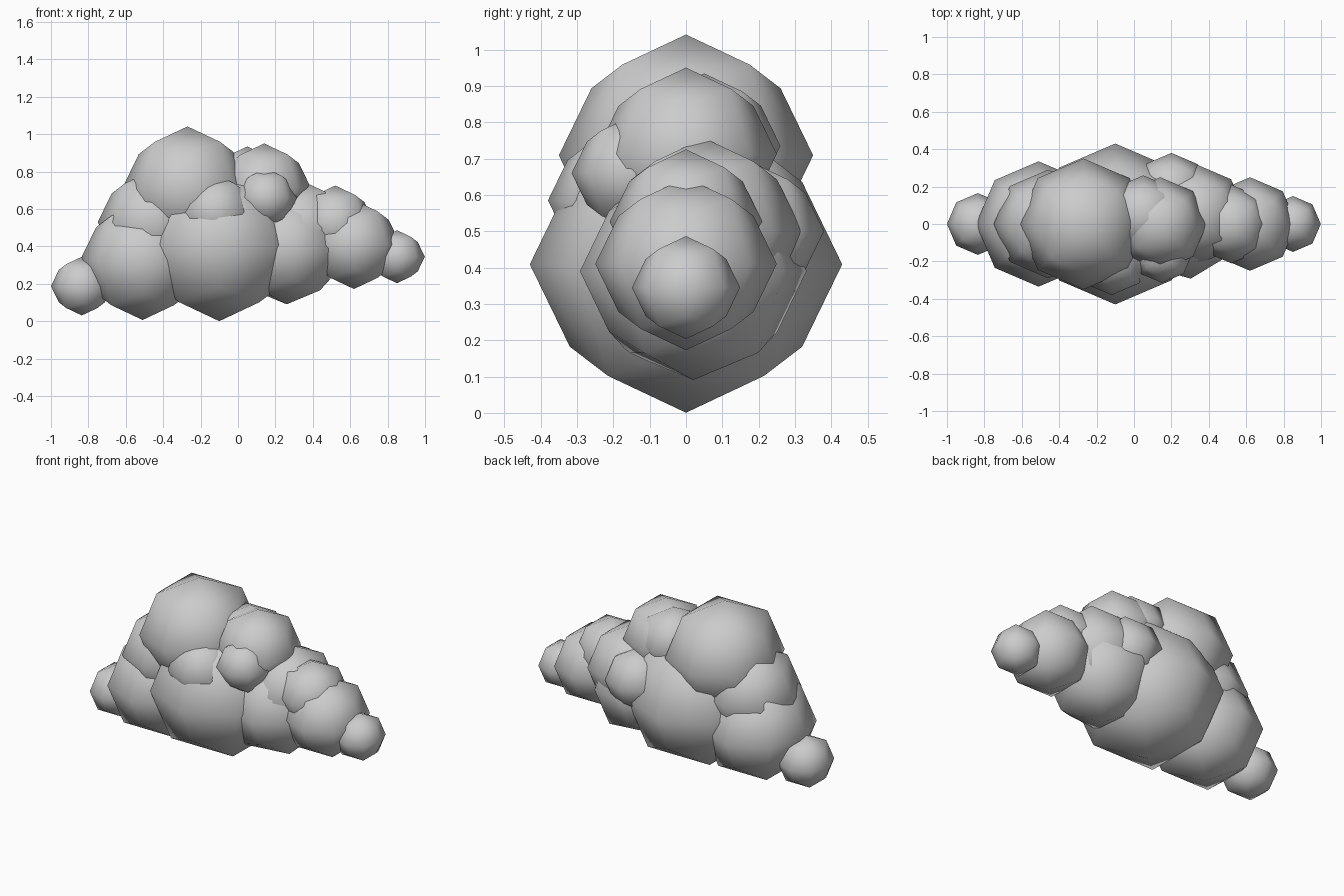
import bpy, bmesh, math
from itertools import product

if "Cube" in bpy.data.objects:
    bpy.data.objects.remove(bpy.data.objects["Cube"])


def puff_mesh():
    """Faceted unit ball shared by every puff of the cloud."""
    pts = set()
    for a, b, c in product((-1, 1), repeat=3):
        pts |= {(0.5 * a, 0.5 * b, 0.714 * c),
                (0.744 * a, 0, 0.527 * c), (0, 0.744 * b, 0.527 * c),
                (0.7 * a, 0.7 * b, 0), (a, 0, 0), (0, b, 0), (0, 0, 0.95 * c)}
    bm = bmesh.new()
    for p in sorted(pts):
        bm.verts.new(p)
    bmesh.ops.convex_hull(bm, input=bm.verts[:])
    bmesh.ops.recalc_face_normals(bm, faces=bm.faces[:])
    for f in bm.faces:
        f.smooth = True
    me = bpy.data.meshes.new("puff")
    bm.to_mesh(me)
    bm.free()
    return me


# name: centre x, y, z, radius, turn about z in degrees
puffs = {
    # main row from left to right
    "left_end_puff": (-0.835, 0, 0.188, 0.165, 0),
    "left_puff": (-0.51, 0, 0.325, 0.335, 0),
    "left_upper_puff": (-0.46, 0, 0.53, 0.29, 0),
    "middle_puff": (-0.10, 0, 0.409, 0.43, 0),
    "right_middle_puff": (0.26, 0.02, 0.39, 0.315, 8),
    "right_puff": (0.62, 0, 0.41, 0.25, 0),
    "right_upper_puff": (0.52, 0, 0.526, 0.21, 0),
    "right_end_puff": (0.85, 0, 0.345, 0.149, 0),
    # crown
    "top_puff": (-0.27, 0, 0.709, 0.35, 0),
    "top_right_puff": (0.14, 0, 0.713, 0.25, 0),
    "top_gap_puff": (0.05, 0.05, 0.735, 0.21, 0),
    # small filler puffs on the front and back
    "shoulder_puff": (0.33, 0.05, 0.50, 0.27, 0),
    "front_puff": (-0.12, -0.17, 0.585, 0.21, 0),
    "front_right_puff": (0.15, -0.15, 0.66, 0.165, 0),
    "back_puff": (0.20, 0.18, 0.50, 0.20, 0),
}

mesh = puff_mesh()
for name, (x, y, z, r, turn) in puffs.items():
    ob = bpy.data.objects.new(name, mesh)
    ob.location = (x, y, z)
    ob.scale = (r, r, r)
    ob.rotation_euler.z = math.radians(turn)
    bpy.context.collection.objects.link(ob)
